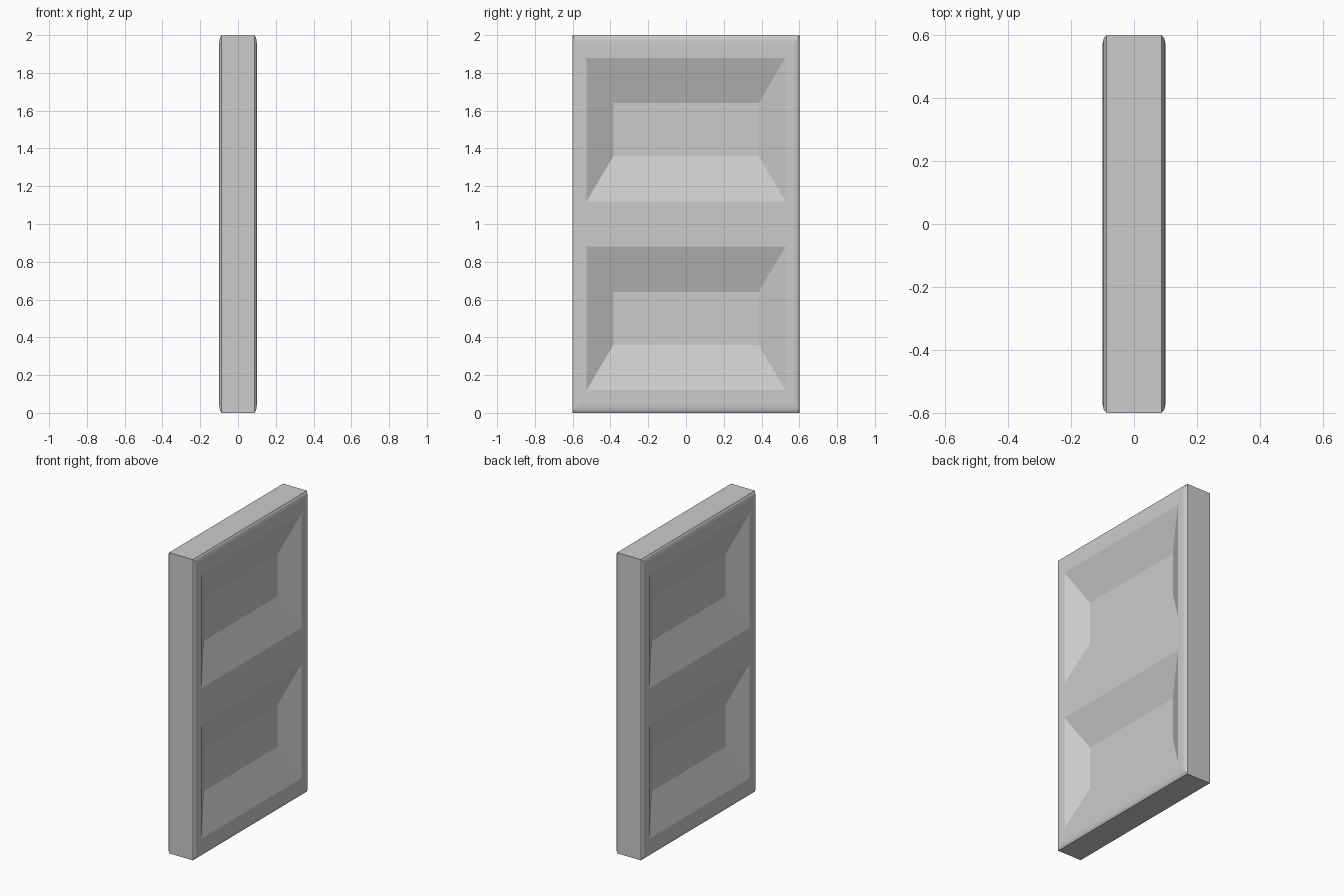
import bpy, bmesh

if "Cube" in bpy.data.objects:
    bpy.data.objects.remove(bpy.data.objects["Cube"])

HALF = 0.1          # half thickness at the face
FLOOR = 0.02        # recess floor height from the mid plane
Y_CUTS = [-0.57, -0.526, 0.526, 0.57]
Z_CUTS = [0.05, 0.12, 0.88, 1.12, 1.88, 1.95]

bm = bmesh.new()

# Flat front of the panel as a grid of cells
grid = [[bm.verts.new((HALF, y, z)) for y in Y_CUTS] for z in Z_CUTS]
recesses = []
for r in range(len(Z_CUTS) - 1):
    for c in range(len(Y_CUTS) - 1):
        f = bm.faces.new((grid[r][c], grid[r][c + 1], grid[r + 1][c + 1], grid[r + 1][c]))
        if c == 1 and r in (1, 3):
            recesses.append(f)

# Eased border: rings of (half width, half height, x), then the side wall to the mid plane
edge = [e for e in bm.edges if e.is_boundary]
w0, h0 = 0.57, 0.95
rings = [(0.583, 0.971, 0.0985), (0.593, 0.988, 0.0945), (0.6, 1.0, 0.0875), (0.6, 1.0, 0.0)]
for w, h, x in rings:
    geom = bmesh.ops.extrude_edge_only(bm, edges=edge)["geom"]
    for v in (g for g in geom if isinstance(g, bmesh.types.BMVert)):
        v.co = (x, v.co.y * w / w0, 1 + (v.co.z - 1) * h / h0)
    new_verts = {g for g in geom if isinstance(g, bmesh.types.BMVert)}
    edge = [g for g in geom if isinstance(g, bmesh.types.BMEdge)
            and all(v in new_verts for v in g.verts) and g.is_boundary]
    w0, h0 = w, h

# Sunken panels with sloping walls
for f in bmesh.ops.extrude_discrete_faces(bm, faces=recesses)["faces"]:
    mid = f.calc_center_median()
    for v in f.verts:
        v.co = (FLOOR, v.co.y * 0.385 / 0.526, mid.z + (v.co.z - mid.z) * 0.14 / 0.38)

bmesh.ops.recalc_face_normals(bm, faces=bm.faces)
if max(bm.faces, key=lambda f: f.calc_center_median().z + 10 * (abs(f.normal.z) > 0.99)).normal.z < 0:
    bmesh.ops.reverse_faces(bm, faces=bm.faces)

mesh = bpy.data.meshes.new("door_panel")
bm.to_mesh(mesh)
bm.free()
door = bpy.data.objects.new("door_panel", mesh)
bpy.context.collection.objects.link(door)

# Same face on the other side
mirror = door.modifiers.new("mirror", "MIRROR")
mirror.use_axis = (True, False, False)
mirror.merge_threshold = 0.001
